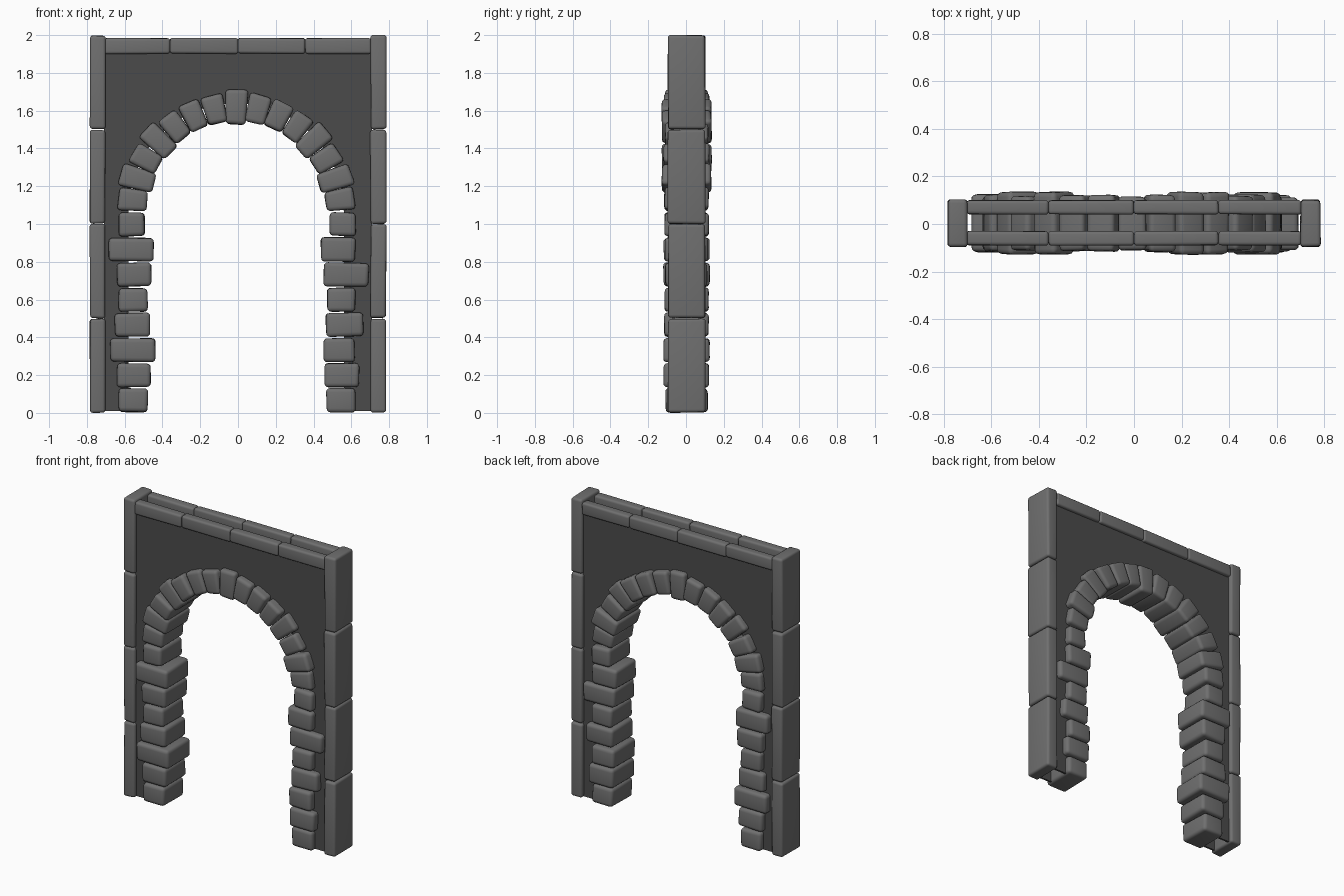
import bpy, bmesh, math, random
from mathutils import Matrix, Vector

random.seed(4)
if "Cube" in bpy.data.objects:
    bpy.data.objects.remove(bpy.data.objects["Cube"], do_unlink=True)


def material(name, v):
    m = bpy.data.materials.new(name)
    m.use_nodes = True
    m.diffuse_color = (v, v, v, 1)
    m.node_tree.nodes["Principled BSDF"].inputs["Base Color"].default_value = (v, v, v, 1)
    return m


STONE = material("stone grey", 0.16)
WALL = material("dark wall grey", 0.07)


def finish(bm, name, mat, smooth):
    bmesh.ops.recalc_face_normals(bm, faces=bm.faces)
    me = bpy.data.meshes.new(name)
    bm.to_mesh(me)
    bm.free()
    me.materials.append(mat)
    me.polygons.foreach_set("use_smooth", [smooth] * len(me.polygons))
    ob = bpy.data.objects.new(name, me)
    bpy.context.collection.objects.link(ob)
    return ob


def stone(name, centre, size, tilt=0.0, taper=0.0, wobble=0.007, edge=0.022):
    """Worn block: uneven corners, rounded edges; taper narrows z towards -x."""
    bm = bmesh.new()
    bmesh.ops.create_cube(bm, size=1)
    for v in bm.verts:
        v.co.z *= 1 + taper * v.co.x
        v.co = Vector(c * s for c, s in zip(v.co, size))
        v.co -= Vector(math.copysign(random.uniform(0, wobble), c) for c in v.co)
    bmesh.ops.bevel(bm, geom=list(bm.edges), offset=edge, segments=3,
                    profile=0.55, affect="EDGES", clamp_overlap=True)
    bm.transform(Matrix.Translation(centre) @ Matrix.Rotation(-tilt, 4, "Y"))
    return finish(bm, name, STONE, True)


# Opening and wall sheets, front and back of a hollow core
CX, CZ, R, MID = -0.01, 1.07, 0.55, 0.003
outline = [(-0.71, 0.01), (-0.71, 1.93), (0.71, 1.93), (0.71, 0.01), (CX + 0.57, 0.01)]
outline += [(CX + 0.57 * math.cos(a), CZ + 0.57 * math.sin(a))
            for a in (math.pi * i / 24 for i in range(25))]
outline.append((CX - 0.57, 0.01))
for side, label in ((-1, "front"), (1, "back")):
    bm = bmesh.new()
    face = bm.faces.new([bm.verts.new((x, MID + side * 0.075, z)) for x, z in outline])
    ext = bmesh.ops.extrude_face_region(bm, geom=[face])
    moved = [g for g in ext["geom"] if isinstance(g, bmesh.types.BMVert)]
    bmesh.ops.translate(bm, verts=moved, vec=(0, -side * 0.012, 0))
    finish(bm, label + "_wall", WALL, False)

# Jamb stones beside the opening: inner and outer reach, bottom to top
left_reach = [(.465, .625), (.455, .645), (.45, .62), (.46, .665),
              (.47, .625), (.45, .695), (.435, .625), (.48, .625)]
right_reach = [(.475, .635), (.46, .645), (.435, .68), (.46, .655),
               (.475, .635), (.455, .645), (.445, .69), (.49, .635)]
for label, sign, reach in (("left", 1, left_reach), ("right", -1, right_reach)):
    for i, (a, b) in enumerate(reach):
        depth = random.choice((0.23, 0.24, 0.25))
        stone(f"{label}_jamb_stone_{i + 1}",
              (sign * (a + b) / 2, MID, 0.067 + i * 0.133),
              (b - a, depth, 0.132), tilt=random.uniform(-0.02, 0.02))

# Wedge stones around the arch, from left to right
COUNT = 15
for i in range(COUNT):
    a = math.radians(6 + 12 * i)
    length = 0.19 if i in (1, 3, 7, 11, 13) else 0.16
    depth = 0.27 if i in (1, 4, 5, 10, 12) else random.uniform(0.235, 0.25)
    stone(f"arch_stone_{i + 1}",
          (CX + R * math.cos(a), MID, CZ + R * math.sin(a)),
          (length, depth, 0.118), tilt=a + random.uniform(-0.05, 0.05), taper=0.14)

# Outer pillars, four long blocks each
for label, sign in (("left", 1), ("right", -1)):
    for i in range(4):
        stone(f"{label}_pillar_block_{i + 1}", (sign * 0.743, MID, 0.25 + i * 0.5),
              (0.088, 0.204, 0.503), wobble=0.006, edge=0.016)

# Coping beams along the top edge of each wall sheet
BREAKS = [-0.705, -0.36, 0.0, 0.355, 0.705]
for label, y in (("front", -0.06), ("back", 0.07)):
    for i, (a, b) in enumerate(zip(BREAKS, BREAKS[1:])):
        stone(f"{label}_coping_{i + 1}", ((a + b) / 2, y, 1.943),
              (b - a + 0.004, 0.064, 0.086), wobble=0.004, edge=0.014)
